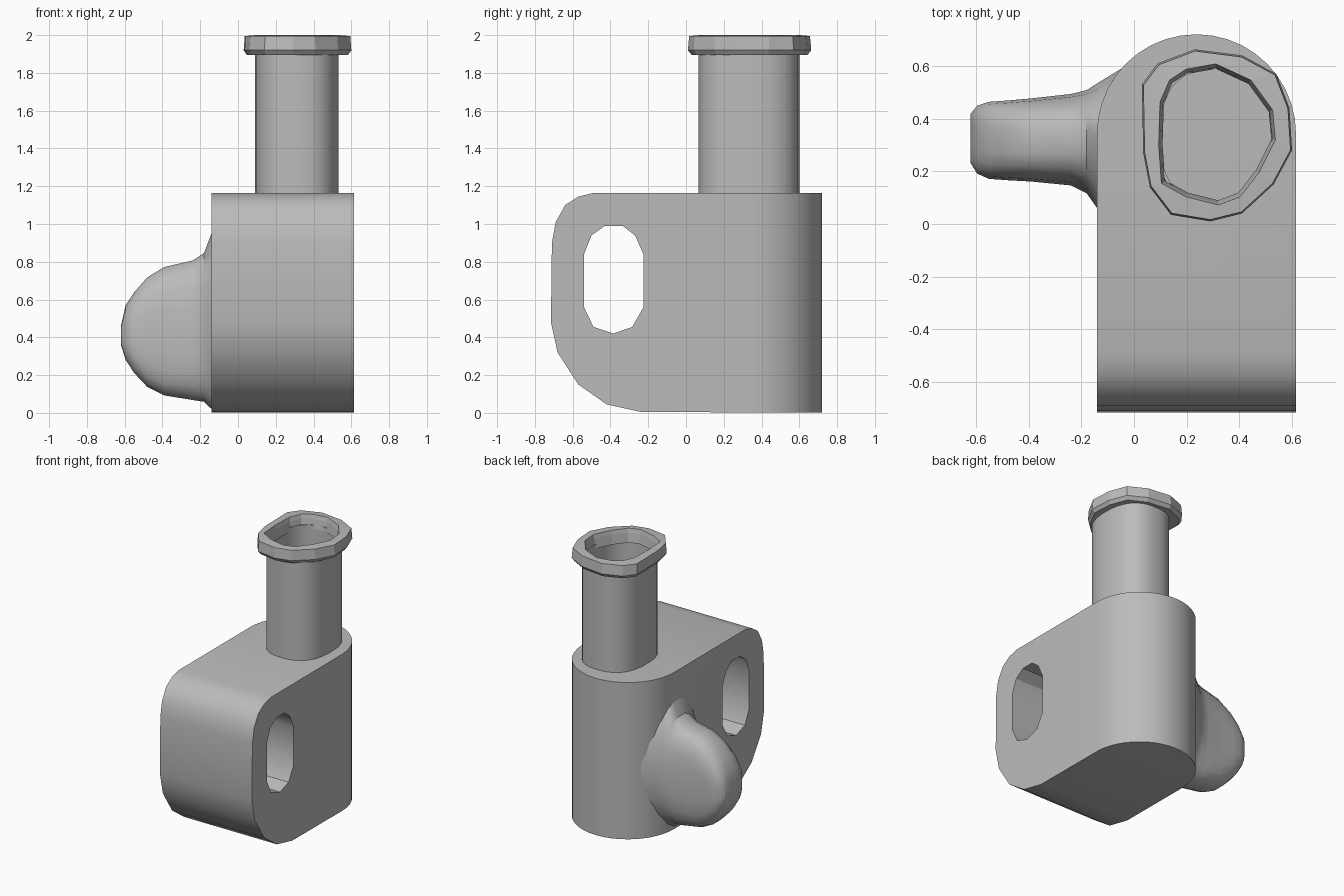
import bpy, bmesh
from math import cos, sin, pi, copysign

cube = bpy.data.objects.get("Cube")
if cube:
    bpy.data.objects.remove(cube, do_unlink=True)

grey = bpy.data.materials.new("plain grey")
grey.use_nodes = True
GREY = (0.5, 0.5, 0.5, 1)
grey.diffuse_color = GREY
grey.node_tree.nodes["Principled BSDF"].inputs["Base Color"].default_value = GREY


def loft(name, rings, closed=False):
    """Skin equal-length rings; cap the ends, or join last to first."""
    bm = bmesh.new()
    loops = [[bm.verts.new(p) for p in ring] for ring in rings]
    n = len(loops[0])
    pairs = list(zip(loops, loops[1:]))
    if closed:
        pairs.append((loops[-1], loops[0]))
    for a, b in pairs:
        for i in range(n):
            j = (i + 1) % n
            bm.faces.new((a[i], a[j], b[j], b[i]))
    if not closed:
        bm.faces.new(loops[0])
        bm.faces.new(loops[-1])
    bmesh.ops.recalc_face_normals(bm, faces=bm.faces)
    mesh = bpy.data.meshes.new(name)
    bm.to_mesh(mesh)
    bm.free()
    mesh.materials.append(grey)
    ob = bpy.data.objects.new(name, mesh)
    bpy.context.collection.objects.link(ob)
    return ob


def across_x(name, profile, x0, x1):
    return loft(name, [[(x, y, z) for y, z in profile] for x in (x0, x1)])


def superellipse(cu, cv, ru, rv, power, count):
    pts = []
    for i in range(count):
        a = 2 * pi * (i + 0.5) / count
        c, s = cos(a), sin(a)
        pts.append((cu + ru * copysign(abs(c) ** (2 / power), c),
                    cv + rv * copysign(abs(s) ** (2 / power), s)))
    return pts


def cut(ob, cutter, operation):
    mod = ob.modifiers.new("cut", 'BOOLEAN')
    mod.operation, mod.object, mod.solver = operation, cutter, 'EXACT'
    bpy.context.view_layer.objects.active = ob
    bpy.ops.object.modifier_apply(modifier=mod.name)
    bpy.data.objects.remove(cutter, do_unlink=True)


def smooth(ob, angle):
    bpy.ops.object.select_all(action='DESELECT')
    ob.select_set(True)
    bpy.context.view_layer.objects.active = ob
    bpy.ops.object.shade_smooth_by_angle(angle=angle * pi / 180)


# Body: rounded side profile trimmed by a plan with a half-round back
side = [(0.9, 0), (-0.24, 0.005), (-0.42, 0.045), (-0.57, 0.15), (-0.68, 0.32),
        (-0.715, 0.48), (-0.71, 0.9), (-0.69, 1.01), (-0.64, 1.1),
        (-0.57, 1.145), (-0.49, 1.165), (0.9, 1.165)]
body = across_x("body", side, -0.3, 0.8)
R, CX, CY = 0.378, 0.237, 0.342
plan = [(CX + R * cos(pi * i / 20), CY + R * sin(pi * i / 20)) for i in range(21)]
plan += [(CX - R, -0.9), (CX + R, -0.9)]
cut(body, loft("plan_cutter", [[(x, y, z) for x, y in plan] for z in (-0.2, 1.4)]),
    'INTERSECT')

# Slot through the front of the body
slot = [(-0.54, 0.84), (-0.5, 0.94), (-0.43, 0.99), (-0.335, 0.99), (-0.27, 0.94),
        (-0.225, 0.84), (-0.225, 0.56), (-0.285, 0.455), (-0.385, 0.42),
        (-0.49, 0.455), (-0.54, 0.56)]
cut(body, across_x("slot_cutter", slot, -0.5, 1), 'DIFFERENCE')
smooth(body, 30)


# Neck: thin open tube with slightly flattened sides
def oval(inset, z):
    return [(x, y, z) for x, y in
            superellipse(0.31, 0.333, 0.222 - inset, 0.268 - inset, 2.5, 32)]


neck = loft("neck", [oval(0, 1.15), oval(0, 1.93), oval(0.012, 1.93), oval(0.012, 1.15)],
            closed=True)
smooth(neck, 30)

# Collar: faceted rim around the mouth of the neck
rim = [(0.03, 0.53), (0.09, 0.61), (0.23, 0.663), (0.41, 0.64), (0.54, 0.57),
       (0.59, 0.44), (0.6, 0.28), (0.53, 0.15), (0.41, 0.04), (0.29, 0.01),
       (0.14, 0.035), (0.06, 0.14), (0.035, 0.27)]
mouth = [(0.105, 0.46), (0.14, 0.54), (0.2, 0.58), (0.31, 0.6), (0.44, 0.54),
         (0.52, 0.43), (0.53, 0.32), (0.47, 0.2), (0.4, 0.11), (0.32, 0.08),
         (0.2, 0.11), (0.11, 0.16), (0.1, 0.3)]


def collar_ring(points, scale, z):
    return [(0.31 + (x - 0.31) * scale, 0.335 + (y - 0.335) * scale, z)
            for x, y in points]


loft("collar", [collar_ring(mouth, 0.96, 1.9), collar_ring(rim, 0.94, 1.895),
                collar_ring(rim, 1, 1.92), collar_ring(rim, 0.98, 1.995),
                collar_ring(mouth, 1.03, 2.0), collar_ring(mouth, 1, 1.97)], closed=True)

# Side lug: half-disc plate flaring into the body (x, y range, z range, squareness)
stations = [(-0.62, 0.23, 0.42, 0.36, 0.46, 3), (-0.595, 0.19, 0.45, 0.28, 0.57, 3),
            (-0.55, 0.17, 0.465, 0.21, 0.64, 3.2), (-0.48, 0.165, 0.47, 0.135, 0.72, 3.2),
            (-0.39, 0.16, 0.478, 0.09, 0.775, 3.2), (-0.24, 0.145, 0.495, 0.065, 0.81, 3),
            (-0.18, 0.115, 0.51, 0.055, 0.85, 2.5), (-0.135, 0.05, 0.54, 0.01, 0.97, 2),
            (-0.02, 0.1, 0.61, 0.05, 0.93, 2)]
rings = []
for x, y0, y1, z0, z1, power in stations:
    section = superellipse((y0 + y1) / 2, (z0 + z1) / 2, (y1 - y0) / 2, (z1 - z0) / 2,
                           power, 20)
    rings.append([(x, y, z) for y, z in section])
smooth(loft("side_lug", rings), 35)
